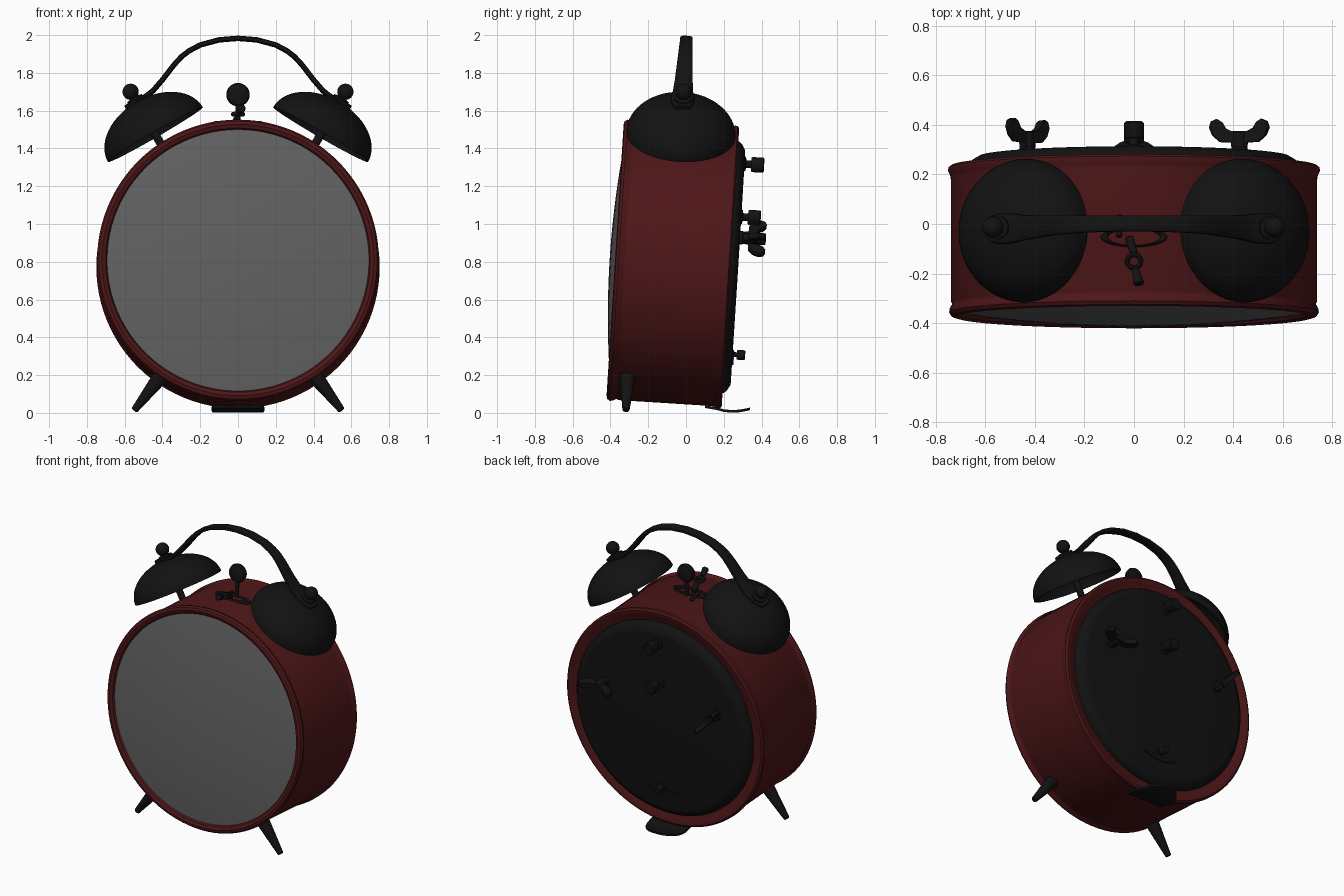
import bpy, bmesh, math
from math import sin, cos, pi, radians
from mathutils import Matrix, Vector

if "Cube" in bpy.data.objects:
    bpy.data.objects.remove(bpy.data.objects["Cube"])

T, R = Matrix.Translation, Matrix.Rotation
WORLD = Matrix.Identity(4)
# the whole clock leans back slightly; most parts are built in this tilted frame
CLOCK = T((0, -0.07, 0.79)) @ R(radians(-3.6), 4, 'X')
TO_BACK = R(radians(-90), 4, 'X')      # turns a z axis into the +y axis


def material(name, rgb):
    m = bpy.data.materials.new(name)
    m.diffuse_color = (*rgb, 1)
    m.use_nodes = True
    m.node_tree.nodes["Principled BSDF"].inputs["Base Color"].default_value = m.diffuse_color
    return m


RED = material("red_enamel", (0.075, 0.008, 0.009))
BLACK = material("black_metal", (0.006, 0.006, 0.006))
GLASS = material("grey_glass", (0.12, 0.12, 0.12))


def finish(name, bm, mat, matrix, angle=35):
    bmesh.ops.remove_doubles(bm, verts=bm.verts, dist=1e-5)
    bmesh.ops.transform(bm, matrix=matrix, verts=bm.verts)
    bmesh.ops.recalc_face_normals(bm, faces=bm.faces)
    me = bpy.data.meshes.new(name)
    bm.to_mesh(me)
    bm.free()
    me.materials.append(mat)
    ob = bpy.data.objects.new(name, me)
    bpy.context.collection.objects.link(ob)
    bpy.ops.object.select_all(action='DESELECT')
    ob.select_set(True)
    bpy.context.view_layer.objects.active = ob
    bpy.ops.object.shade_smooth_by_angle(angle=radians(angle))
    return ob


def loft(name, rings, mat, matrix=CLOCK, caps=False):
    bm = bmesh.new()
    loops = [[bm.verts.new(p) for p in ring] for ring in rings]
    n = len(loops[0])
    for a, b in zip(loops, loops[1:]):
        for i in range(n):
            j = (i + 1) % n
            bm.faces.new((a[i], a[j], b[j], b[i]))
    if caps:
        bm.faces.new(loops[0])
        bm.faces.new(loops[-1])
    return finish(name, bm, mat, matrix)


def revolve(name, profile, mat, local=WORLD, frame=CLOCK, n=32):
    rings = [[(r * cos(2 * pi * i / n), r * sin(2 * pi * i / n), z) for i in range(n)]
             for r, z in profile]
    return loft(name, rings, mat, frame @ local)


def rod(name, a, b, r1, r2, mat=BLACK, frame=CLOCK):
    a, b = Vector(a), Vector(b)
    d = b - a
    turn = d.to_track_quat('Z', 'Y').to_matrix().to_4x4()
    h, e = d.length, min(r1, r2) * 0.3
    prof = [(0, 0), (r1 - e, 0), (r1, e), (r2, h - e), (r2 - e, h), (0, h)]
    return revolve(name, prof, mat, T(a) @ turn, frame, 20)


def extrude(name, outline, thick, mat, local, frame=CLOCK):
    rings = [[(u * k, v, t) for u, v in outline]
             for k, t in ((0.94, -thick / 2), (1, -thick * 0.3), (1, thick * 0.3), (0.94, thick / 2))]
    return loft(name, rings, mat, frame @ local, caps=True)


# case with rolled front bezel and back rim
revolve("case", [(0.68, -0.27), (0.692, -0.283), (0.70, -0.298), (0.72, -0.306), (0.737, -0.301),
                 (0.746, -0.287), (0.743, -0.270), (0.735, -0.257), (0.735, -0.25), (0.739, -0.24),
                 (0.739, 0.25), (0.742, 0.268), (0.75, 0.283), (0.749, 0.297), (0.737, 0.306),
                 (0.71, 0.303), (0.69, 0.29), (0.65, 0.285)], RED, TO_BACK, n=96)

# domed glass
revolve("glass", [(0.695 * i / 10, -0.335 + 0.05 * (i / 10) ** 2) for i in range(11)],
        GLASS, TO_BACK, n=96)

# back cover
revolve("back_cover", [(0.67, 0.27), (0.667, 0.31), (0.655, 0.326), (0.625, 0.344), (0.61, 0.346),
                       (0, 0.347)], BLACK, TO_BACK, n=96)

# bells with posts and finials
for s, side in ((-1, "left"), (1, "right")):
    axis = T((s * 0.4375, 0, 0.685)) @ R(s * radians(30), 4, 'Y')
    arc = [i * pi / 28 for i in range(15)]
    inner = [(0.278 * sin(a), 0.187 * cos(a)) for a in arc]
    outer = [(0.29 * sin(a), 0.2 * cos(a)) for a in reversed(arc)]
    revolve(side + "_bell", inner + outer, BLACK, axis, n=64)
    revolve(side + "_bell_post", [(0.022, -0.12), (0.022, 0.19)], BLACK, axis, n=20)
    ball = [(0.043 * sin(a), 0.262 - 0.043 * cos(a)) for a in [pi * i / 12 for i in range(2, 13)]]
    revolve(side + "_finial", [(0.045, 0.19), (0.045, 0.222), (0.022, 0.227)] + ball, BLACK, axis, n=24)

# carrying handle: flat strap arched over both bells (x, z, half width)
half = [(0.595, 0.825, 0.035), (0.575, 0.837, 0.052), (0.54, 0.857, 0.062), (0.49, 0.885, 0.06),
        (0.45, 0.917, 0.053), (0.40, 0.975, 0.047), (0.34, 1.053, 0.042), (0.30, 1.097, 0.039),
        (0.26, 1.128, 0.037), (0.20, 1.160, 0.035), (0.10, 1.187, 0.033)]
path = [(-x, z, w) for x, z, w in half] + [(0, 1.195, 0.033)] + half[::-1]
rings = []
for i, (x, z, w) in enumerate(path):
    a, b = path[max(i - 1, 0)], path[min(i + 1, len(path) - 1)]
    t = Vector((b[0] - a[0], 0, b[1] - a[1])).normalized()
    nrm = Vector((-t.z, 0, t.x))
    ring = []
    for k in range(16):
        c, q = cos(2 * pi * k / 16), sin(2 * pi * k / 16)
        u, v = (math.copysign(abs(f) ** 0.6, f) for f in (c, q))
        ring.append(Vector((x, -0.003 + w * u, z)) + nrm * 0.014 * v)
    rings.append(ring)
loft("carry_handle", rings, BLACK, caps=True)

# hammer
revolve("hammer_head", [(0, -0.028), (0.04, -0.026), (0.056, -0.018), (0.062, 0), (0.056, 0.018),
                        (0.04, 0.026), (0, 0.028)], BLACK, T((0, 0.012, 0.897)) @ TO_BACK)
rod("hammer_stem", (0, 0.01, 0.72), (0, 0.012, 0.85), 0.014, 0.012)

# slotted guide and stop lever on top of the case
tube = [(1 + 0.12 * cos(2 * pi * i / 10), sin(2 * pi * i / 10)) for i in range(11)]
revolve("hammer_guide", tube, BLACK,
        T((0, -0.03, 0.742)) @ Matrix.Diagonal((0.12, 0.036, 0.012, 1)))
rod("hammer_guide_pin", (-0.06, 0.06, 0.735), (-0.06, -0.03, 0.75), 0.012, 0.012)
rod("stop_lever_arm", (-0.02, -0.03, 0.745), (0, -0.10, 0.775), 0.016, 0.016)
ring = [(0.027 + 0.011 * cos(2 * pi * i / 10), 0.012 * sin(2 * pi * i / 10)) for i in range(11)]
revolve("stop_lever_ring", ring, BLACK, T((0, -0.13, 0.785)), n=20)
rod("stop_lever_tip", (0.005, -0.16, 0.79), (0.02, -0.225, 0.812), 0.014, 0.022)

# back knobs
for name, z, r, end in (("alarm_knob", 0.55, 0.04, 0.45), ("time_knob", 0.27, 0.04, 0.45),
                        ("regulator_knob", -0.46, 0.026, 0.413)):
    mid = end - r * 1.7
    revolve(name, [(r * 1.1, 0.34), (r * 0.9, 0.352), (r * 0.5, 0.355), (r * 0.5, mid), (r * 0.9, mid),
                   (r, mid + 0.006), (r, end - 0.006), (r * 0.85, end), (0, end)],
            BLACK, T((0, 0, z)) @ TO_BACK, n=24)

# regulator arc under the small knob
arc = []
for i in range(13):
    a = radians(-105 + 30 * i / 12)
    d, w = Vector((cos(a), 0, sin(a))), 0.016 * sin(pi * (i + 1) / 14)
    arc.append([d * (0.50 + sx * w) + Vector((0, y, 0))
                for sx, y in ((-1, 0.34), (1, 0.34), (1, 0.354), (-1, 0.354))])
loft("regulator_arc", arc, BLACK, caps=True)

# butterfly winding keys
wing = [(0.03, 0), (0.034, 0.03), (0.08, 0.032), (0.11, 0.058), (0.123, 0.09), (0.115, 0.115),
        (0.095, 0.124), (0.075, 0.112), (0.06, 0.088), (0.035, 0.075)]
outline = wing + [(-u, v) for u, v in reversed(wing)]
for x, turn, side in ((-0.43, 48, "left"), (0.425, -8, "right")):
    place = T((x, 0, 0.16)) @ R(radians(turn), 4, 'Y')
    extrude(side + "_winding_key", outline, 0.032, BLACK, place @ T((0, 0.36, 0)))
    revolve(side + "_key_shaft", [(0.036, 0.34), (0.036, 0.36), (0.028, 0.37), (0.026, 0.43), (0, 0.433)],
            BLACK, place @ TO_BACK, n=20)

# front legs
for s, side in ((-1, "left"), (1, "right")):
    rod(side + "_front_leg", (s * 0.40, -0.308, 0.205), (s * 0.55, -0.318, 0.012), 0.043, 0.019,
        frame=WORLD)

# rear foot: curved tongue (y, z, half width)
foot = [(0.10, 0.034, 0.135), (0.16, 0.024, 0.14), (0.20, 0.013, 0.138), (0.24, 0.009, 0.13),
        (0.28, 0.011, 0.112), (0.31, 0.016, 0.085), (0.33, 0.02, 0.055), (0.34, 0.023, 0.02)]
loft("rear_foot", [[(w, y, z - 0.008), (w, y, z + 0.006), (-w, y, z + 0.006), (-w, y, z - 0.008)]
                   for y, z, w in foot], BLACK, WORLD, caps=True)
